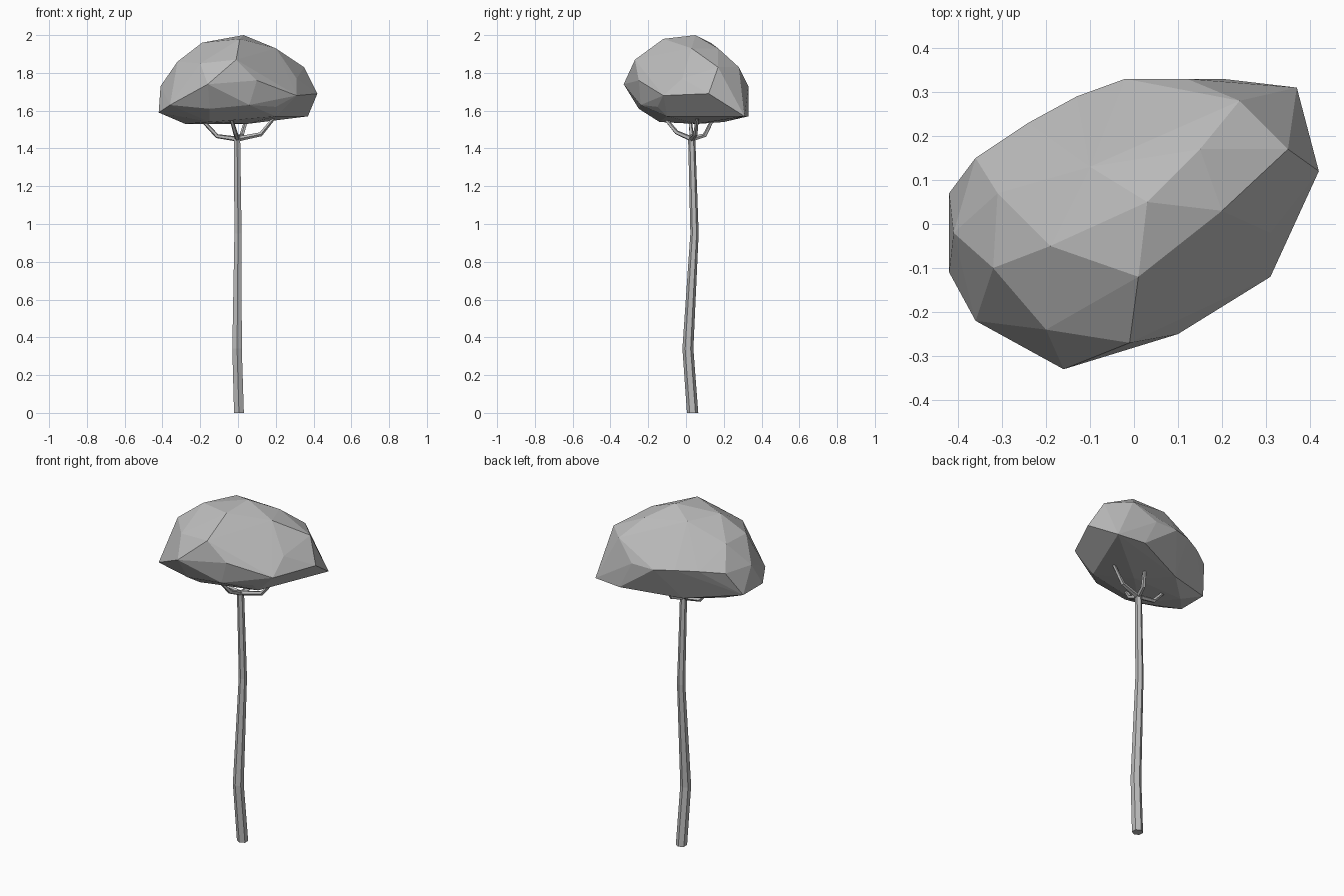
import bpy
import bmesh
import math
from mathutils import Vector

cube = bpy.data.objects.get("Cube")
if cube:
    bpy.data.objects.remove(cube, do_unlink=True)


def make_material(name, colour):
    mat = bpy.data.materials.new(name)
    mat.use_nodes = True
    mat.diffuse_color = colour
    mat.node_tree.nodes["Principled BSDF"].inputs["Base Color"].default_value = colour
    return mat


grey = make_material("plain grey", (0.5, 0.5, 0.5, 1))


def finish(bm, name):
    """Turn a bmesh into a flat-shaded object."""
    bmesh.ops.recalc_face_normals(bm, faces=bm.faces)
    mesh = bpy.data.meshes.new(name)
    bm.to_mesh(mesh)
    bm.free()
    mesh.materials.append(grey)
    obj = bpy.data.objects.new(name, mesh)
    bpy.context.collection.objects.link(obj)
    return obj


def tube(name, path, radii, sides, flat_rings=False):
    """Loft a tapering polygonal tube along a bent path."""
    bm = bmesh.new()
    points = [Vector(p) for p in path]
    rings = []
    for i, (centre, radius) in enumerate(zip(points, radii)):
        before, after = points[max(i - 1, 0)], points[min(i + 1, len(points) - 1)]
        along = Vector((0, 0, 1)) if flat_rings else (after - before).normalized()
        helper = Vector((1, 0, 0)) if flat_rings else Vector((0, 0, 1))
        side = along.cross(helper).normalized()
        other = along.cross(side)
        ring = []
        for k in range(sides):
            angle = math.tau * k / sides
            offset = side * math.cos(angle) + other * math.sin(angle)
            ring.append(bm.verts.new(centre + offset * radius))
        rings.append(ring)
    for low, high in zip(rings, rings[1:]):
        for k in range(sides):
            n = (k + 1) % sides
            bm.faces.new((low[k], low[n], high[n], high[k]))
    bm.faces.new(rings[0])
    bm.faces.new(rings[-1])
    return finish(bm, name)


# Gently bent trunk
tube("trunk",
     [(0.005, 0.035, 0), (-0.005, 0.01, 0.34), (0, 0.045, 0.95), (-0.005, 0.03, 1.46)],
     [0.03, 0.029, 0.022, 0.019], 6, flat_rings=True)

# Branches reaching out and up into the crown
fork = (-0.003, 0.03, 1.45)
branches = {
    "left": [(0.12, 0.05, 1.475), (0.19, 0.06, 1.56)],
    "right": [(-0.11, 0.03, 1.465), (-0.2, 0.02, 1.56)],
    "front": [(-0.015, -0.05, 1.485), (-0.04, -0.12, 1.57)],
    "back": [(0.02, 0.1, 1.47), (0.05, 0.15, 1.57)],
}
for side_name, bends in branches.items():
    tube("branch_" + side_name, [fork] + bends, [0.014, 0.012, 0.009], 5)

# Faceted crown: corner points in hundredths, from the top down
crown_levels = {
    "top": [(1, -12, 198), (3, 5, 200), (-19, -5, 196), (-10, 13, 196),
            (20, 3, 193), (15, 17, 193)],
    "shoulder": [(-1, -27, 187), (-20, -24, 185), (-32, -10, 186), (-31, 7, 186),
                 (35, 17, 183), (24, 28, 183)],
    "widest": [(-16, -33, 174), (10, -25, 176), (31, -2, 177), (42, 12, 169),
               (31, -12, 168), (-41, -2, 173), (-36, 15, 173), (-24, 23, 174),
               (-13, 29, 174), (-2, 33, 173), (12, 33, 173)],
    "rim": [(-36, -22, 163), (-42, -11, 159), (-42, 7, 159), (-15, -25, 161),
            (20, -15, 162), (6, -24, 163), (37, 31, 157), (20, 33, 157)],
    "underside": [(-28, 5, 153), (-15, -14, 154), (5, 6, 153), (20, -10, 157),
                  (-12, 20, 154)],
}
crown = bmesh.new()
for corners in crown_levels.values():
    for corner in corners:
        crown.verts.new(Vector(corner) / 100)
hull = bmesh.ops.convex_hull(crown, input=crown.verts)
loose = {v for v in hull["geom_interior"] if isinstance(v, bmesh.types.BMVert)}
bmesh.ops.delete(crown, geom=list(loose), context="VERTS")
finish(crown, "crown")
